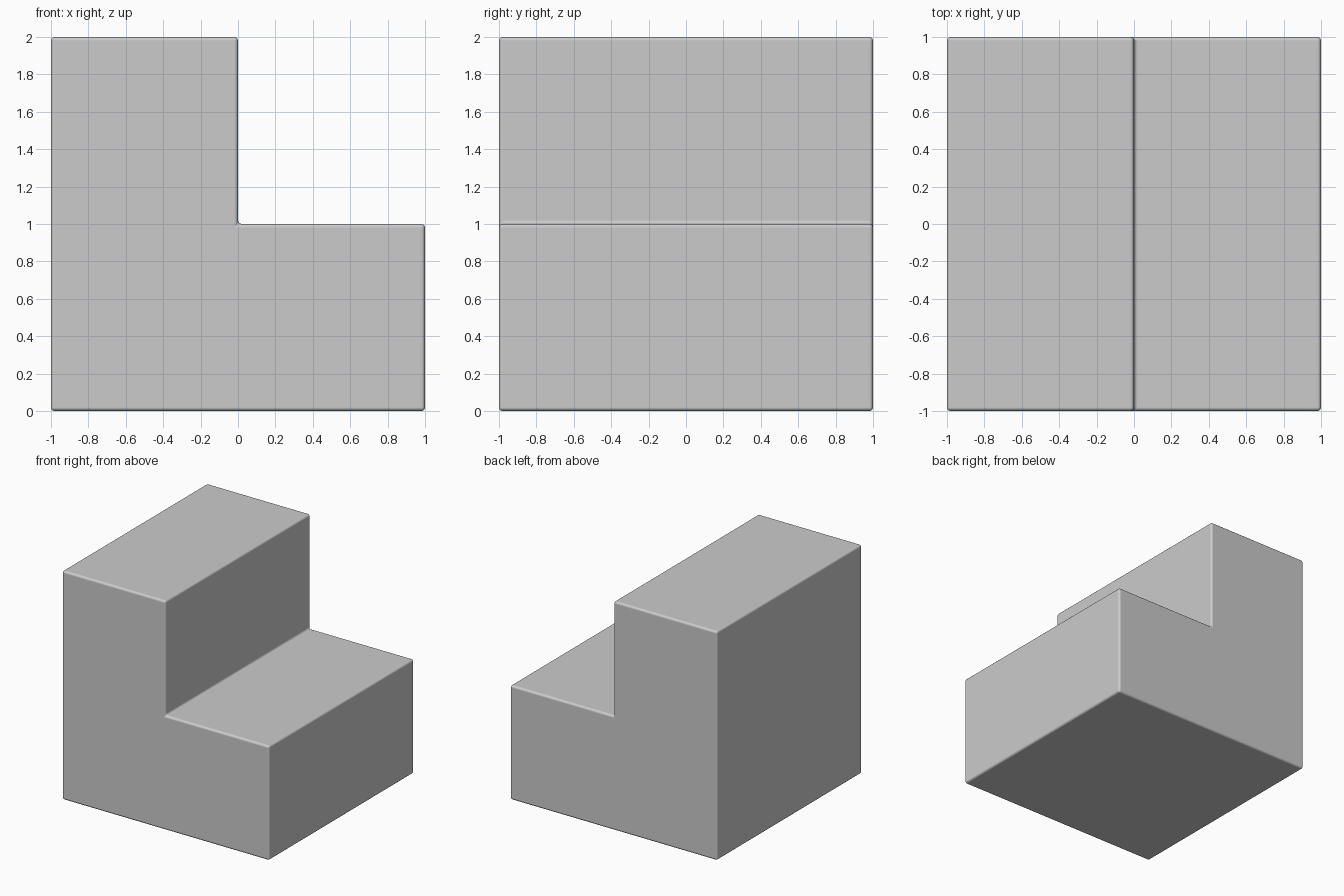
import bpy, bmesh

if "Cube" in bpy.data.objects:
    bpy.data.objects.remove(bpy.data.objects["Cube"])

# Step block: L-shaped profile extruded along y
profile = [(-1, 0), (1, 0), (1, 1), (0, 1), (0, 2), (-1, 2)]
bm = bmesh.new()
face = bm.faces.new([bm.verts.new((x, -1, z)) for x, z in profile])
ext = bmesh.ops.extrude_face_region(bm, geom=[face])
verts = [g for g in ext["geom"] if isinstance(g, bmesh.types.BMVert)]
bmesh.ops.translate(bm, verts=verts, vec=(0, 2, 0))
bmesh.ops.recalc_face_normals(bm, faces=bm.faces)

mesh = bpy.data.meshes.new("step_block")
bm.to_mesh(mesh)
bm.free()
block = bpy.data.objects.new("step_block", mesh)
bpy.context.collection.objects.link(block)

# Smooth shading with small rounded edges, flat large faces
mesh.polygons.foreach_set("use_smooth", [True] * len(mesh.polygons))
bevel = block.modifiers.new("edge_rounding", 'BEVEL')
bevel.width = 0.02
bevel.segments = 3
bevel.limit_method = 'ANGLE'
bevel.harden_normals = True
